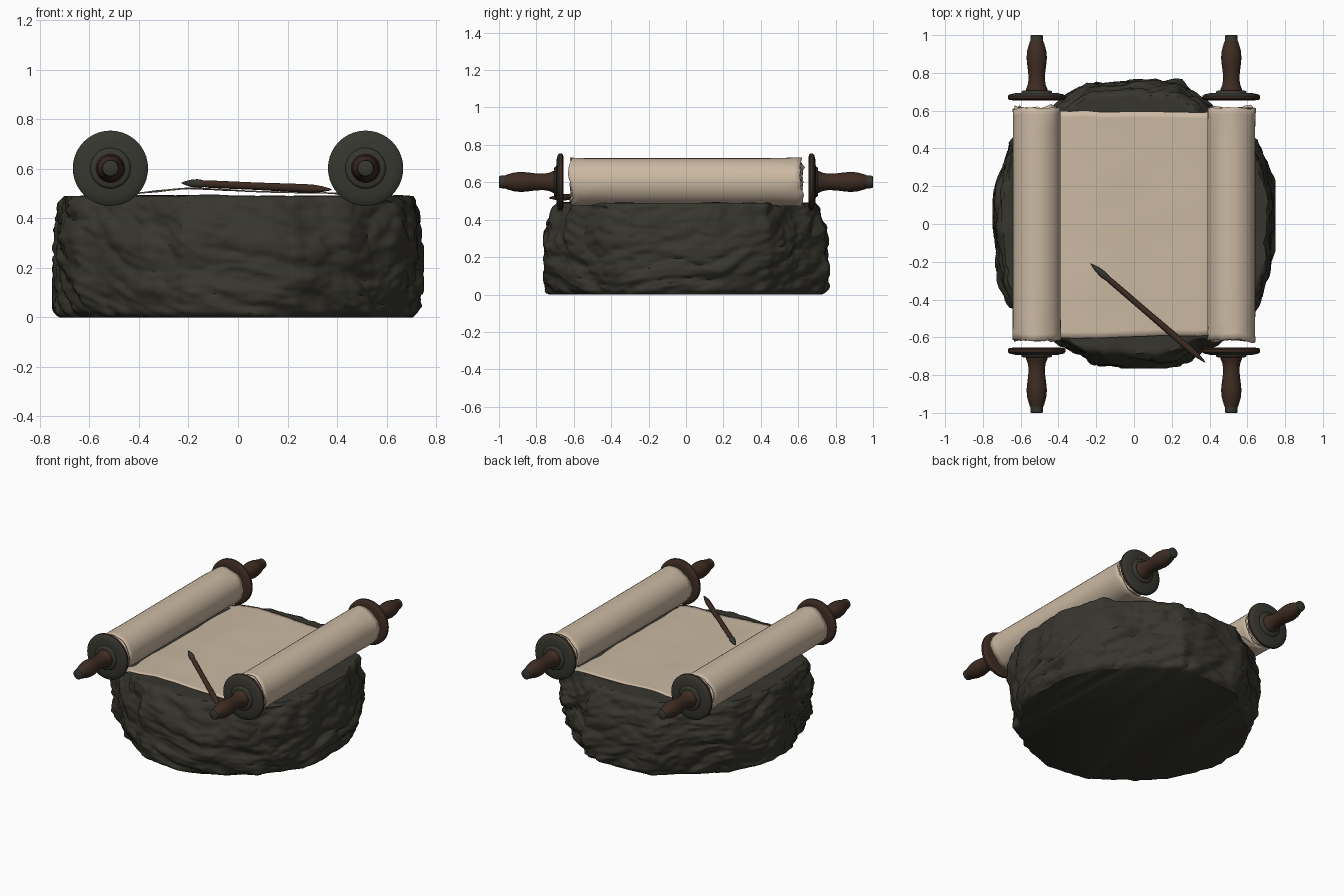
import bpy, bmesh, math
from mathutils import Vector, Matrix, noise

if "Cube" in bpy.data.objects:
    bpy.data.objects.remove(bpy.data.objects["Cube"])


def material(name, rgb):
    m = bpy.data.materials.new(name)
    m.diffuse_color = (*rgb, 1)
    m.use_nodes = True
    m.node_tree.nodes["Principled BSDF"].inputs["Base Color"].default_value = m.diffuse_color
    return m


STONE = material("dark stone", (0.038, 0.036, 0.027))
PAPER = material("parchment", (0.60, 0.485, 0.365))
WOOD = material("brown wood", (0.048, 0.025, 0.016))
METAL = material("dark tarnished metal", (0.038, 0.037, 0.029))


def finish(name, bm, mats, angle=40):
    bmesh.ops.recalc_face_normals(bm, faces=bm.faces)
    me = bpy.data.meshes.new(name)
    bm.to_mesh(me)
    bm.free()
    ob = bpy.data.objects.new(name, me)
    bpy.context.collection.objects.link(ob)
    for m in mats:
        me.materials.append(m)
    bpy.ops.object.select_all(action='DESELECT')
    ob.select_set(True)
    bpy.context.view_layer.objects.active = ob
    bpy.ops.object.shade_smooth_by_angle(angle=math.radians(angle))
    return ob


def lathe(name, profile, matrix, mats, rule, segs=32):
    """Revolve (radius, height) points round z, then place with matrix."""
    bm = bmesh.new()
    rings = []
    for r, h in profile:
        if r == 0:
            rings.append([bm.verts.new((0, 0, h))] * segs)
        else:
            rings.append([bm.verts.new((r * math.cos(a), r * math.sin(a), h))
                          for a in (2 * math.pi * i / segs for i in range(segs))])
    for k, (a, b) in enumerate(zip(rings, rings[1:])):
        for i in range(segs):
            j = (i + 1) % segs
            f = bm.faces.new(list(dict.fromkeys((a[i], a[j], b[j], b[i]))))
            f.material_index = rule(k)
    bm.transform(matrix)
    return finish(name, bm, mats)


# Rock: outline lofted through height levels, roughened by noise
outline = [(0.74, 0.0), (0.74, 0.2), (0.65, 0.45), (0.52, 0.56), (0.40, 0.64), (0.23, 0.75),
           (0.0, 0.76), (-0.25, 0.75), (-0.39, 0.65), (-0.54, 0.55), (-0.66, 0.43), (-0.73, 0.2),
           (-0.75, 0.0), (-0.72, -0.22), (-0.65, -0.44), (-0.52, -0.55), (-0.38, -0.65),
           (-0.23, -0.74), (0.0, -0.755), (0.24, -0.74), (0.44, -0.63), (0.56, -0.54),
           (0.64, -0.44), (0.72, -0.28)]
SUB = 10
path = []
for p, q in zip(outline, outline[1:] + outline[:1]):
    path += [Vector((*p, 0)).lerp(Vector((*q, 0)), k / SUB) for k in range(SUB)]

walls = [(0, 0.955), (0.02, 0.98), (0.12, 1.0), (0.3, 0.985), (0.4, 0.955), (0.47, 0.925), (0.49, 0.90)]


def wall_scale(z):
    for (z0, s0), (z1, s1) in zip(walls, walls[1:]):
        if z <= z1:
            return s0 + (s1 - s0) * (z - z0) / (z1 - z0)
    return walls[-1][1]


LEVELS = 56
bm = bmesh.new()
rings = []
for k in range(LEVELS + 1):
    z = 0.49 * k / LEVELS
    ring = []
    for p in path:
        q = Vector((p.x, p.y, z))
        warp = q + 0.08 * noise.noise_vector(q * 3)
        slant = Vector((warp.x * 4, warp.y * 4, warp.z * 9 + warp.x * 3 - warp.y * 2))
        d = 0.020 * noise.noise(warp * 4) + 0.028 * (noise.voronoi(warp * 5)[0][0] - 0.35)
        # slanted ledges and chipped creases
        d += 0.040 * (abs(noise.noise(slant)) - 0.22) + 0.018 * (abs(noise.noise(slant * 2.7)) - 0.2)
        d += 0.005 * noise.noise(q * 30)
        if k == 0:
            d *= 0.6
        diagonal = (2 * p.x * p.y / p.length_squared) ** 2
        under = 0.055 * diagonal * max(0, 1 - z / 0.3)
        v = p * (wall_scale(z) - under) + p.normalized() * d
        v.x *= 1 + 0.045 * max(0, z - 0.3) / 0.19
        v.x = max(-0.75, min(0.75, v.x))
        v.y = max(-0.765, min(0.77, v.y))
        ring.append(bm.verts.new((v.x, v.y, z)))
    rings.append(ring)
rim = [v.co.copy() for v in rings[-1]]
for s in (0.97, 0.93, 0.85, 0.7, 0.45, 0.2):
    rings.append([bm.verts.new((c.x * s, c.y * s, 0.49 + 0.007 * noise.noise(c * s * 7))) for c in rim])
n = len(path)
for a, b in zip(rings, rings[1:]):
    for i in range(n):
        j = (i + 1) % n
        bm.faces.new((a[i], a[j], b[j], b[i]))
bm.faces.new(rings[-1])
bm.faces.new(rings[0])
finish("rock_base", bm, [STONE], 45)

# Parchment: one sheet, spiralled into a roll at each end
CX, CZ, R = 0.515, 0.602, 0.125
TURNS, STEPS = 2.5, 40


def roll(cx):
    """Spiral from the inside out, ending at the bottom of the roll."""
    pts = []
    total = int(TURNS * STEPS)
    for i in range(total + 1):
        back = (total - i) / STEPS
        r = R - 0.018 * max(0, back - 0.75)
        a = -math.pi / 2 - back * 2 * math.pi
        pts.append((cx + r * math.cos(a), CZ + r * math.sin(a)))
    return pts


left = roll(-CX)
flat = [(-0.45, 0.485), (-0.40, 0.502), (-0.33, 0.509), (-0.26, 0.516), (-0.2, 0.521), (-0.13, 0.519),
        (-0.05, 0.514), (0.05, 0.509), (0.15, 0.506), (0.25, 0.504), (0.34, 0.503), (0.40, 0.500), (0.45, 0.485)]
right = [(-x, z) for x, z in left][::-1]
section = left + flat + right
bm = bmesh.new()
ROWS = 36
grid = []
for i, (x, z) in enumerate(section):
    rolled = i < len(left) or i >= len(left) + len(flat)
    half = 0.615 if rolled else 0.595
    ends = [s * half + 0.022 * noise.noise(Vector((i * 0.13, s * 5, 1))) +
            0.010 * noise.noise(Vector((i * 0.61, s * 9, 4))) for s in (-1, 1)]
    col = []
    for k in range(ROWS + 1):
        t = k / ROWS
        y = ends[0] + (ends[1] - ends[0]) * t
        edge = abs(2 * t - 1) ** 8
        # soft ripples, stronger at the frayed edges
        dz = 0.0 if rolled else (0.003 + 0.006 * edge) * noise.noise(Vector((x * 8, y * 5, 2)))
        if rolled:
            c = -CX if x < 0 else CX
            f = 1 + 0.09 * edge * noise.noise(Vector((x * 12, y * 8, z * 12)))
            col.append(bm.verts.new((c + (x - c) * f, y, CZ + (z - CZ) * f)))
        else:
            col.append(bm.verts.new((x, y, z + dz)))
    grid.append(col)
for a, b in zip(grid, grid[1:]):
    for k in range(ROWS):
        bm.faces.new((a[k], a[k + 1], b[k + 1], b[k]))
sheet = finish("parchment_scroll", bm, [PAPER], 50)
solid = sheet.modifiers.new("thickness", 'SOLIDIFY')
solid.thickness = 0.004
solid.offset = 0

# Roller discs and turned handles, four of each
disc = [(0, 0.654), (0.12, 0.654), (0.145, 0.657), (0.152, 0.664), (0.152, 0.678), (0.144, 0.686),
        (0.125, 0.690), (0.118, 0.692), (0.082, 0.694), (0.079, 0.702), (0.072, 0.706), (0, 0.706)]
handle = [(0, 0.70), (0.058, 0.70), (0.058, 0.712), (0.053, 0.722), (0.048, 0.735), (0.044, 0.76),
          (0.045, 0.80), (0.050, 0.84), (0.054, 0.88), (0.050, 0.92), (0.040, 0.955), (0.034, 0.97),
          (0.034, 0.985), (0.032, 0.997), (0.028, 1.0), (0, 1.0)]
for sx, xn in ((-1, "left"), (1, "right")):
    for sy, yn in ((-1, "front"), (1, "back")):
        place = Matrix.Translation((sx * CX, 0, CZ)) @ Matrix.Rotation(-sy * math.pi / 2, 4, 'X')
        lathe(f"roller_disc_{yn}_{xn}", disc, place, [WOOD, METAL], lambda k: 1 if k >= 4 else 0, 40)
        lathe(f"roller_handle_{yn}_{xn}", handle, place, [WOOD, METAL], lambda k: 1 if k >= 11 else 0, 24)

# Pen lying across the sheet
tip, tail = Vector((-0.23, -0.21, 0.543)), Vector((0.38, -0.735, 0.516))
axis = tail - tip
pen = [(0, 0), (0.007, 0.02), (0.014, 0.05), (0.018, 0.085), (0.016, 0.11), (0.013, 0.125), (0.015, 0.15),
       (0.015, 0.4), (0.017, 0.62), (0.017, 0.70), (0.012, 0.75), (0.005, 0.79), (0, axis.length)]
place = Matrix.Translation(tip) @ axis.to_track_quat('Z', 'Y').to_matrix().to_4x4()
lathe("pen", pen, place, [WOOD, METAL], lambda k: 1 if k < 5 else 0, 16)
